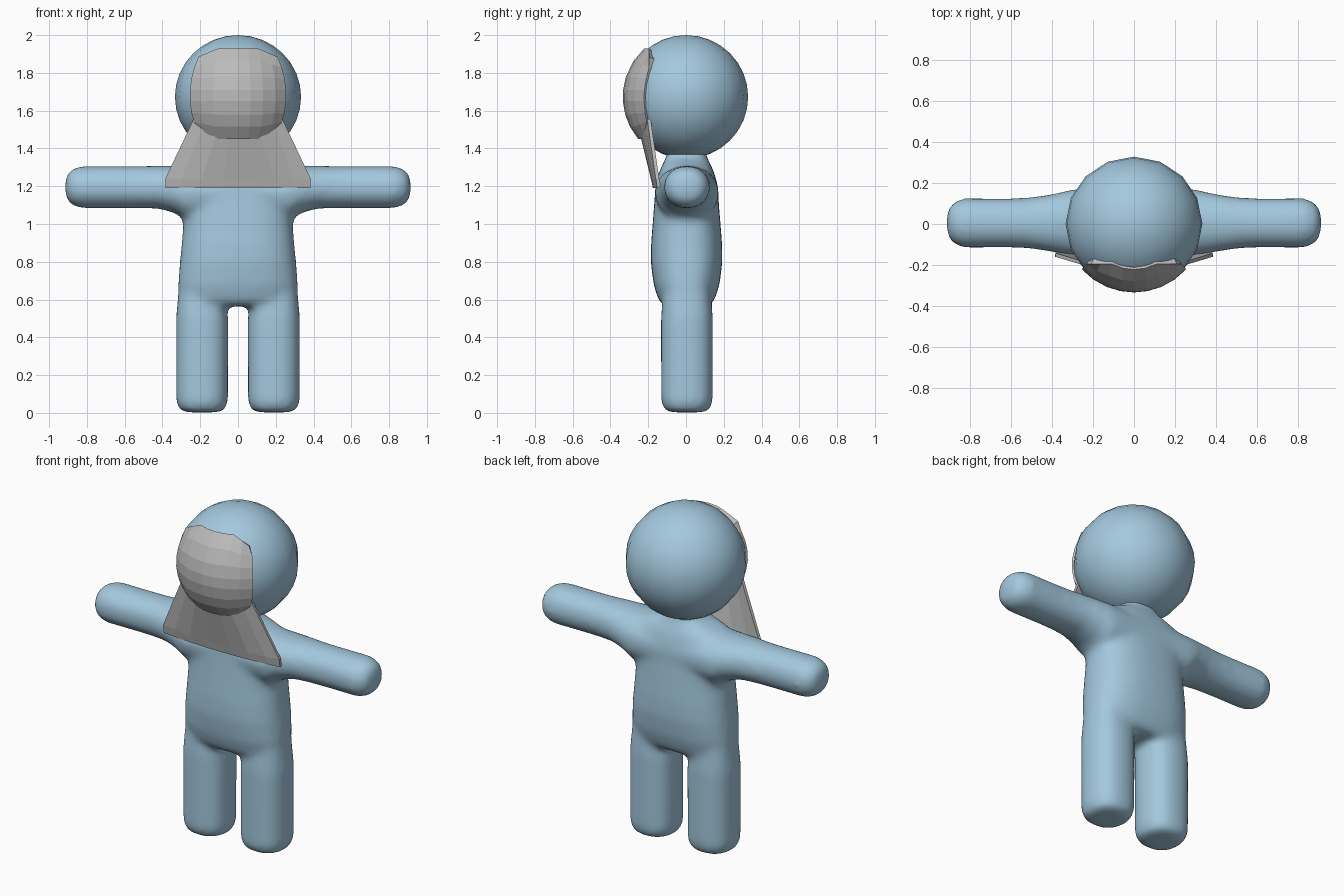
import bpy, bmesh, math
from mathutils import Vector

if "Cube" in bpy.data.objects:
    bpy.data.objects.remove(bpy.data.objects["Cube"])


def material(name, rgb):
    m = bpy.data.materials.new(name)
    m.diffuse_color = (*rgb, 1)
    m.use_nodes = True
    m.node_tree.nodes["Principled BSDF"].inputs["Base Color"].default_value = m.diffuse_color
    return m


BLUE = material("soft_blue", (0.37, 0.58, 0.73))
GREY = material("light_grey", (0.50, 0.50, 0.50))


def finish(bm, name, mat):
    me = bpy.data.meshes.new(name)
    bm.to_mesh(me)
    bm.free()
    me.materials.append(mat)
    ob = bpy.data.objects.new(name, me)
    bpy.context.collection.objects.link(ob)
    return ob


def loft(bm, rings, u, v, n=32, power=2.3):
    """Closed tube through rings of (centre, radius along u, radius along v)."""
    u, v = Vector(u), Vector(v)
    loops = []
    for centre, ru, rv in rings:
        loop = []
        for i in range(n):
            a = 2 * math.pi * i / n
            c, s = math.cos(a), math.sin(a)
            cu = math.copysign(abs(c) ** (2 / power), c) * ru
            sv = math.copysign(abs(s) ** (2 / power), s) * rv
            loop.append(bm.verts.new(Vector(centre) + u * cu + v * sv))
        loops.append(loop)
    for a, b in zip(loops, loops[1:]):
        for i in range(n):
            j = (i + 1) % n
            bm.faces.new((a[i], a[j], b[j], b[i]))
    bm.faces.new(loops[0][::-1])
    bm.faces.new(loops[-1])


# Body: torso, legs and arms fused into one soft skin
bm = bmesh.new()
torso = [(0.565, 0.27, 0.12), (0.60, 0.31, 0.15), (0.68, 0.318, 0.175),
         (0.80, 0.308, 0.19), (0.90, 0.298, 0.188), (1.0, 0.29, 0.18),
         (1.1, 0.30, 0.172), (1.2, 0.32, 0.166), (1.27, 0.30, 0.148),
         (1.31, 0.24, 0.13), (1.34, 0.15, 0.115), (1.365, 0.11, 0.105),
         (1.42, 0.095, 0.095)]
loft(bm, [((0, 0.003, z), rx, ry) for z, rx, ry in torso],
     (1, 0, 0), (0, 1, 0), power=2.5)

leg = [(0.003, 0.095), (0.02, 0.122), (0.06, 0.137), (0.5, 0.138), (0.72, 0.12)]
for side in (-1, 1):
    loft(bm, [((side * 0.19, 0.005, z), r, r) for z, r in leg],
         (1, 0, 0), (0, 1, 0), power=2.4)

arm = [(0.28, 1.165, 0.168, 0.145), (0.33, 1.182, 0.157, 0.126),
       (0.42, 1.195, 0.138, 0.114), (0.52, 1.195, 0.124, 0.112),
       (0.62, 1.195, 0.12, 0.112), (0.83, 1.195, 0.122, 0.112),
       (0.88, 1.195, 0.102, 0.095), (0.905, 1.195, 0.072, 0.068),
       (0.915, 1.195, 0.03, 0.03)]
span = [(-x, z, ry, rz) for x, z, ry, rz in reversed(arm)] + arm
loft(bm, [((x, 0.005, z), ry, rz) for x, z, ry, rz in span],
     (0, 1, 0), (0, 0, 1), power=2.1)
bmesh.ops.recalc_face_normals(bm, faces=bm.faces)
body = finish(bm, "body", BLUE)
rem = body.modifiers.new("fuse", 'REMESH')
rem.mode = 'VOXEL'
rem.voxel_size = 0.018
rem.use_smooth_shade = True
smo = body.modifiers.new("soften", 'SMOOTH')
smo.factor = 0.5
smo.iterations = 12

# Head
bm = bmesh.new()
bmesh.ops.create_uvsphere(bm, u_segments=16, v_segments=16, radius=1)
bmesh.ops.scale(bm, vec=(0.334, 0.328, 0.327), verts=bm.verts)
bmesh.ops.translate(bm, vec=(0, 0.001, 1.673), verts=bm.verts)
for f in bm.faces:
    f.smooth = True
finish(bm, "head", BLUE)


def sheet(name, rows, thickness):
    """Flat-shaded cloth sheet from a grid of points, thickened inwards."""
    bm = bmesh.new()
    grid = [[bm.verts.new(p) for p in row] for row in rows]
    for a, b in zip(grid, grid[1:]):
        for i in range(len(a) - 1):
            bm.faces.new((a[i], b[i], b[i + 1], a[i + 1]))
    ob = finish(bm, name, GREY)
    sol = ob.modifiers.new("thickness", 'SOLIDIFY')
    sol.thickness = thickness
    sol.offset = -1
    return ob


# Face cover: wraps the front of the head
def cover_point(x, z):
    d = 0.345 ** 2 - x * x - (z - 1.673) ** 2
    return (x, min(0.01 - math.sqrt(max(d, 0)), -0.195), z)


# (height at the sides, height at the middle, half width)
cover = [(1.885, 1.928, 0.21), (1.83, 1.86, 0.232), (1.77, 1.78, 0.247),
         (1.71, 1.71, 0.254), (1.65, 1.65, 0.254), (1.59, 1.58, 0.247),
         (1.54, 1.515, 0.232), (1.495, 1.45, 0.205)]
steps = [-1, -0.78, -0.52, -0.26, 0, 0.26, 0.52, 0.78, 1]
sheet("face_cover",
      [[cover_point(u * hw, zm if abs(u) < 0.6 else zm + (ze - zm) * (abs(u) - 0.52) / 0.48)
        for u in steps] for ze, zm, hw in cover], 0.03)

# Neck drape: flares from under the face cover down to the chest
# (half width, side height, middle height, side y, middle y)
drape = [(0.235, 1.555, 0.0, -0.205, -0.245), (0.385, 1.24, 0.0, -0.160, -0.186),
         (0.385, 1.19, 0.0, -0.152, -0.176)]
middle = (1.475, 1.235, 1.19)
cols = [-1, -0.78, -0.5, -0.2, 0.2, 0.5, 0.78, 1]
rows = []
for (hw, ze, _, ye, ym), zm in zip(drape, middle):
    row = []
    for u in cols:
        t = max(0, (abs(u) - 0.5) / 0.5)
        row.append((u * hw, ym + (ye - ym) * u * u, zm + (ze - zm) * t))
    rows.append(row)
sheet("neck_drape", rows, 0.018)
